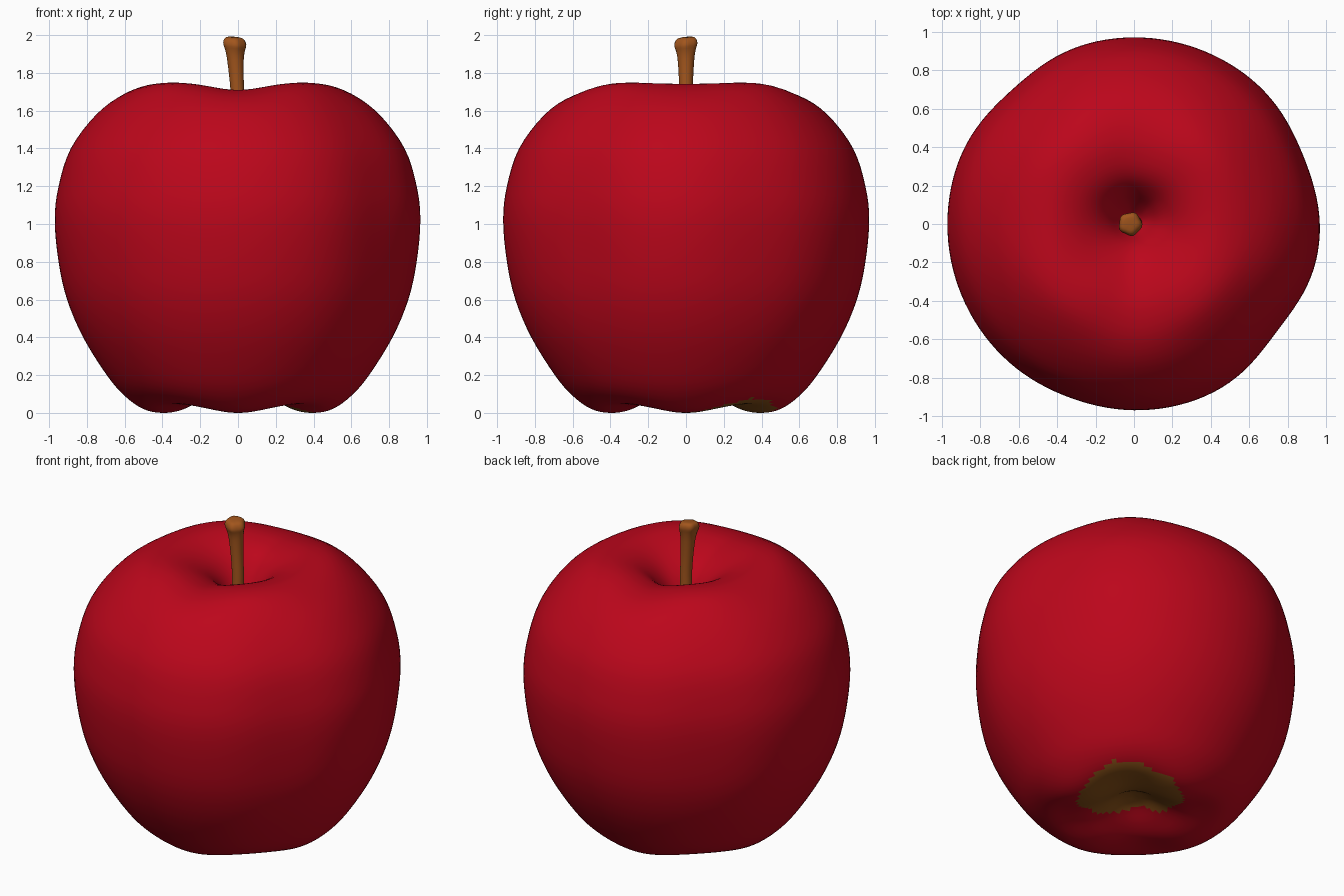
import bpy
import bmesh
import math
from mathutils import Vector, noise

cube = bpy.data.objects.get("Cube")
if cube:
    bpy.data.objects.remove(cube, do_unlink=True)


def make_material(name, rgb):
    mat = bpy.data.materials.new(name)
    mat.use_nodes = True
    color = (*rgb, 1.0)
    mat.diffuse_color = color
    mat.node_tree.nodes["Principled BSDF"].inputs["Base Color"].default_value = color
    return mat


red = make_material("apple red", (0.5, 0.002, 0.011))
dark_brown = make_material("dark brown", (0.25, 0.082, 0.009))
stem_brown = make_material("stem brown", (0.36, 0.092, 0.012))


def bell(value, width):
    return math.exp(-(value / width) ** 2)


def angle_gap(a, degrees):
    return (a - math.radians(degrees) + math.pi) % math.tau - math.pi


def smooth_curve(points, steps):
    """Catmull-Rom curve through the points."""
    pts = [Vector(p) for p in points]
    pts = [2 * pts[0] - pts[1]] + pts + [2 * pts[-1] - pts[-2]]
    out = []
    for p0, p1, p2, p3 in zip(pts, pts[1:], pts[2:], pts[3:]):
        for i in range(steps):
            t = i / steps
            out.append(0.5 * (2 * p1 + (p2 - p0) * t
                              + (2 * p0 - 5 * p1 + 4 * p2 - p3) * t ** 2
                              + (3 * p1 - p0 - 3 * p2 + p3) * t ** 3))
    out.append(pts[-2])
    return out


def lathe(name, profile, segments, place, materials, pick):
    """Turn an (r, z) profile, whose ends lie on the axis, into a smooth object."""
    bm = bmesh.new()
    rings = []
    for r, z in profile[1:-1]:
        rings.append([bm.verts.new(place(r, z, math.tau * i / segments))
                      for i in range(segments)])
    bottom = bm.verts.new(place(0, profile[0][1], 0))
    top = bm.verts.new(place(0, profile[-1][1], 0))
    for i in range(segments):
        j = (i + 1) % segments
        bm.faces.new((bottom, rings[0][j], rings[0][i]))
        bm.faces.new((top, rings[-1][i], rings[-1][j]))
        for low, high in zip(rings, rings[1:]):
            bm.faces.new((low[i], low[j], high[j], high[i]))
    bmesh.ops.recalc_face_normals(bm, faces=bm.faces)
    for face in bm.faces:
        face.smooth = True
        face.material_index = pick(face.calc_center_median())
    mesh = bpy.data.meshes.new(name)
    bm.to_mesh(mesh)
    bm.free()
    for mat in materials:
        mesh.materials.append(mat)
    obj = bpy.data.objects.new(name, mesh)
    bpy.context.collection.objects.link(obj)


# Apple body: hollow at both ends, four soft lobes below, a few shallow dents
body_profile = smooth_curve([
    (0, 0.15), (0.09, 0.13), (0.2, 0.065), (0.3, 0.015), (0.4, 0), (0.5, 0.02),
    (0.6, 0.09), (0.695, 0.2), (0.82, 0.4), (0.905, 0.6), (0.95, 0.8),
    (0.97, 1.02), (0.95, 1.2), (0.885, 1.4), (0.75, 1.58), (0.6, 1.69),
    (0.45, 1.74), (0.33, 1.725), (0.22, 1.665), (0.14, 1.58), (0.08, 1.47),
    (0.035, 1.4), (0, 1.38)], 4)
DENTS = [(-37, 0.042), (22, 0.022), (132, 0.028), (-110, 0.008)]


def place_body(r, z, a):
    dent = sum(depth * bell(angle_gap(a, deg), 0.3) for deg, depth in DENTS)
    scale = 1 - dent * bell(z - 1.0, 0.7)
    diagonal = math.sin(2 * a) ** 2
    if z < 0.4:
        z += 0.045 * diagonal * bell(r - 0.4, 0.17)
    x, y = r * scale * math.cos(a), r * scale * math.sin(a)
    if z > 1.3:
        # Rim dips at front and back and swells on the diagonals
        dip = bell(angle_gap(a, 90), 0.45) + bell(angle_gap(a, -90), 0.45)
        z -= 0.032 * dip * bell(r - 0.4, 0.2)
        z += 0.022 * diagonal * bell(r - 0.57, 0.13)
        y += 0.03 * bell(r - 0.12, 0.12)
    return x, y, z


def pick_body(c):
    # Brown blossom patch, reaching out of the lower hollow to the back left
    out = (c.x + c.y) / math.sqrt(2) - 0.22
    side = (c.y - c.x) / math.sqrt(2)
    wobble = 0.12 * noise.noise(Vector((c.x * 7, c.y * 7, 0)))
    return int(c.z < 0.3 and math.hypot(out / 0.33, side / 0.31) < 1 + wobble)


lathe("apple_body", body_profile, 128, place_body, [red, dark_brown], pick_body)

# Stem: slim, leaning slightly, with a knobbly flared tip and a darker root
stem_profile = smooth_curve([
    (0, 1.34), (0.045, 1.35), (0.038, 1.45), (0.036, 1.6), (0.037, 1.75),
    (0.044, 1.87), (0.052, 1.92), (0.06, 1.955), (0.045, 1.985), (0, 1.99)], 3)


def place_stem(r, z, a):
    lean = -0.022 * max(0, (z - 1.65) / 0.35)
    tip = bell(z - 1.96, 0.06)
    knob = 1 + 0.06 * tip * math.cos(5 * a + 0.6)
    lift = 0.15 * tip * r * math.cos(a - 2.2)
    return lean + r * knob * math.cos(a), r * knob * math.sin(a), z + lift


lathe("stem", stem_profile, 24, place_stem, [stem_brown, dark_brown],
      lambda c: int(c.z < 1.45))
